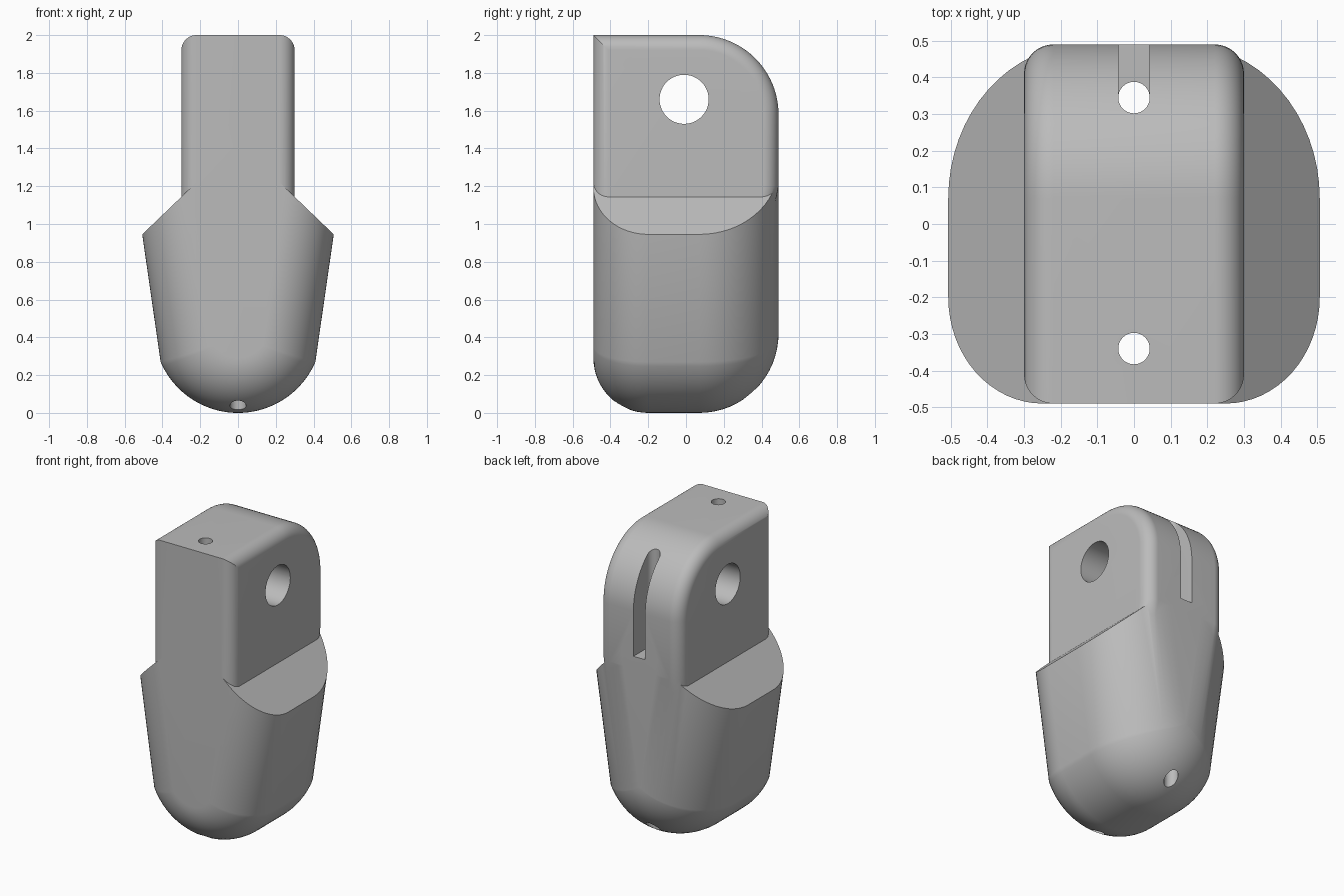
import bpy, bmesh
from math import sin, cos, pi, atan2, acos, hypot
from mathutils import Matrix, Vector

old = bpy.data.objects.get("Cube")
if old:
    bpy.data.objects.remove(old, do_unlink=True)

grey = bpy.data.materials.new("plain grey")
grey.use_nodes = True
grey.diffuse_color = (0.5, 0.5, 0.5, 1)
grey.node_tree.nodes["Principled BSDF"].inputs["Base Color"].default_value = (0.5, 0.5, 0.5, 1)

HALF = 0.49      # half depth, front to back
BACK_R = 0.42    # large rounding at the back
FRONT_R = 0.29   # rounding at the lower front
STEPS = 16


def finish(name, bm):
    bmesh.ops.recalc_face_normals(bm, faces=bm.faces)
    mesh = bpy.data.meshes.new(name)
    bm.to_mesh(mesh)
    bm.free()
    mesh.materials.append(grey)
    obj = bpy.data.objects.new(name, mesh)
    bpy.context.collection.objects.link(obj)
    return obj


def loft(name, rings):
    """Skin matching rings of points and cap both ends."""
    bm = bmesh.new()
    loops = [[bm.verts.new(p) for p in ring] for ring in rings]
    n = len(loops[0])
    for a, b in zip(loops, loops[1:]):
        for i in range(n):
            j = (i + 1) % n
            bm.faces.new((a[i], a[j], b[j], b[i]))
    bm.faces.new(loops[0])
    bm.faces.new(loops[-1])
    return finish(name, bm)


def fillet(radius):
    """Pairs (inset, distance outward) along a quarter-round edge."""
    angles = [pi / 2 * i / STEPS for i in range(STEPS + 1)]
    return [(radius * (1 - cos(a)), radius * sin(a)) for a in angles]


# Lower body: round-bottomed, tapered profile with a pitched top, inset by d
SHOULDER = Vector((0.507, 0.945))
HIP = Vector((0.41, 0.272))
ROUND = 0.446


def body_ring(y, d):
    side = (SHOULDER - HIP).normalized()
    normal = Vector((side.y, -side.x))
    centre = Vector((0, ROUND))
    reach = normal.dot(HIP - centre) - d
    end = atan2(normal.y, normal.x) - acos(reach / (ROUND - d))
    half = end + pi / 2
    count = 40
    pts = []
    for i in range(count + 1):
        a = -pi / 2 - half + 2 * half * i / count
        pts.append(((ROUND - d) * cos(a), ROUND + (ROUND - d) * sin(a)))
    # Where the inset flank meets the sloping shoulder
    pitch, lean = 0.96, side.x / side.y
    x0 = SHOULDER.x - d / normal.x
    x = (x0 + lean * pitch * SHOULDER.x) / (1 + lean * pitch)
    z = SHOULDER.y + pitch * (SHOULDER.x - x)
    apex = SHOULDER.y + pitch * SHOULDER.x
    pts += [(x, z), (0, apex), (-x, z)]
    return [(px, y, pz) for px, pz in pts]


front = [body_ring(-HALF + FRONT_R - out, d) for d, out in reversed(fillet(FRONT_R))]
back = [body_ring(HALF - BACK_R + out, d) for d, out in fillet(BACK_R)]
body = loft("body", front + back)

# Upper lug: side profile with a rounded back, edges filleted towards each cheek
LUG_HALF, LUG_R = 0.30, 0.08


def lug_ring(x, d):
    pts = [(-HALF + d, 1.1), (-HALF + d, 2 - d)]
    r = BACK_R - d
    for i in range(25):
        a = pi / 2 * (1 - i / 24)
        pts.append((HALF - BACK_R + r * cos(a), 2 - BACK_R + r * sin(a)))
    # Tapered foot blends the back into the body
    pts += [(HALF - d, 1.2), (0.42 - d, 0.85)]
    return [(x, y, z) for y, z in pts]


edge = [(LUG_HALF - LUG_R + out, d) for d, out in fillet(LUG_R)]
lug = loft("lug", [lug_ring(-x, d) for x, d in reversed(edge)] + [lug_ring(x, d) for x, d in edge])


def boolean(tool, operation):
    mod = body.modifiers.new(operation, "BOOLEAN")
    mod.operation = operation
    mod.solver = "EXACT"
    mod.object = tool
    bpy.context.view_layer.objects.active = body
    bpy.ops.object.modifier_apply(modifier=mod.name)
    bpy.data.objects.remove(tool, do_unlink=True)


def drill(name, centre, radius, axis, sides):
    bm = bmesh.new()
    turn = Matrix.Rotation(pi / 2, 4, "Y") if axis == "X" else Matrix()
    bmesh.ops.create_cone(bm, cap_ends=True, segments=sides, radius1=radius, radius2=radius,
                          depth=3, matrix=Matrix.Translation(centre) @ turn)
    boolean(finish(name, bm), "DIFFERENCE")


boolean(lug, "UNION")

# Cross pin hole and the two small cord holes
drill("pin_hole", (0, -0.01, 1.66), 0.13, "X", 48)
drill("front_cord_hole", (0, -0.34, 1), 0.043, "Z", 32)
drill("back_cord_hole", (0, 0.345, 1), 0.043, "Z", 32)

# Cord slot in the back of the lug
bm = bmesh.new()
bmesh.ops.create_cube(bm, size=1, matrix=Matrix.Translation((0, 0.495, 1.69))
                      @ Matrix.Diagonal((0.0858, 0.3, 0.82, 1)))
boolean(finish("cord_slot", bm), "DIFFERENCE")

# Smooth shading with crisp edges
bpy.ops.object.select_all(action="DESELECT")
body.select_set(True)
bpy.context.view_layer.objects.active = body
bpy.ops.object.shade_smooth_by_angle(angle=pi / 7)
